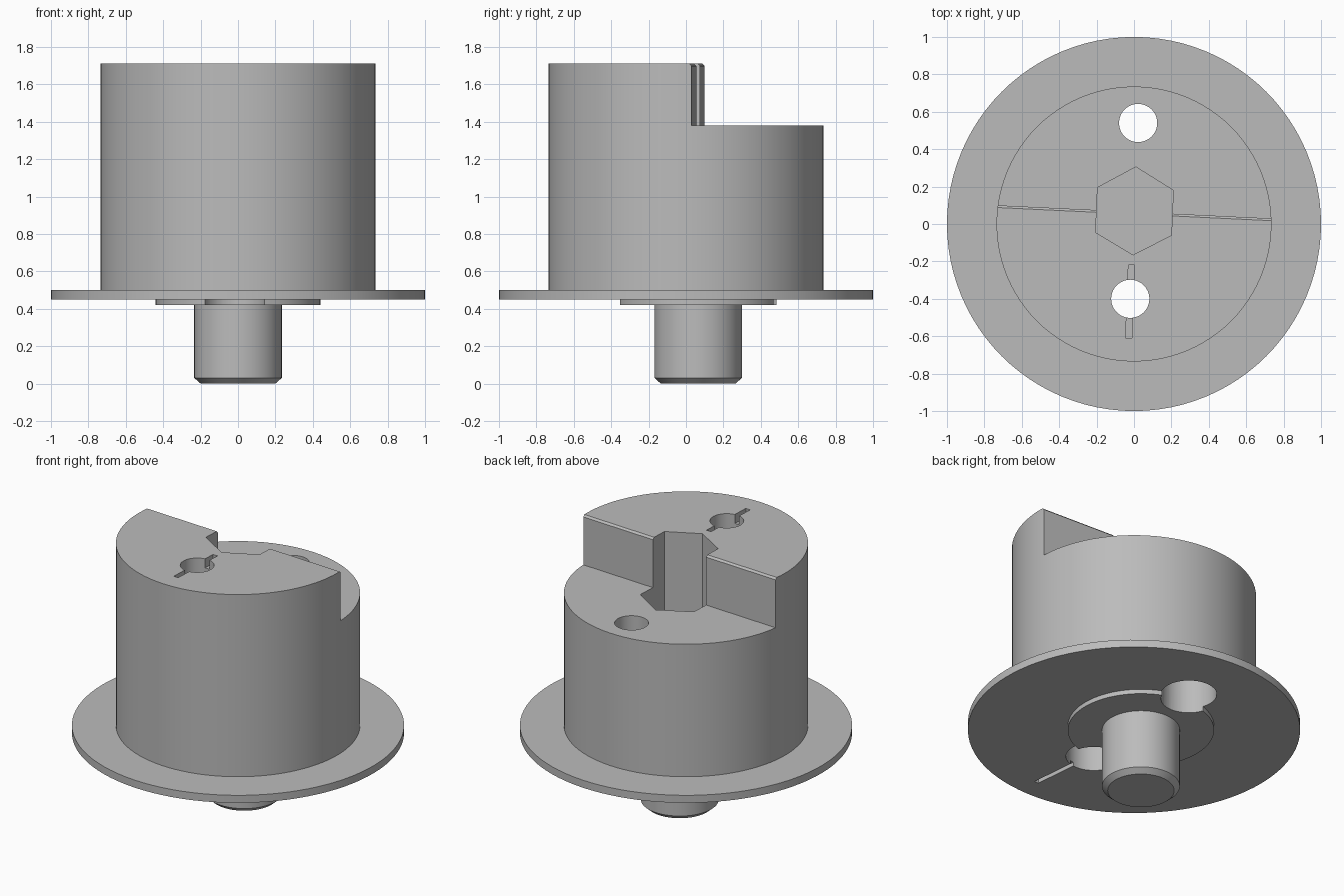
import bpy, bmesh, math

if "Cube" in bpy.data.objects:
    bpy.data.objects.remove(bpy.data.objects["Cube"])

grey = bpy.data.materials.new("plain grey")
grey.diffuse_color = (0.5, 0.5, 0.5, 1)
grey.use_nodes = True
grey.node_tree.nodes["Principled BSDF"].inputs["Base Color"].default_value = grey.diffuse_color


def finish(name, bm):
    bmesh.ops.recalc_face_normals(bm, faces=bm.faces)
    me = bpy.data.meshes.new(name)
    bm.to_mesh(me)
    bm.free()
    me.materials.append(grey)
    ob = bpy.data.objects.new(name, me)
    bpy.context.collection.objects.link(ob)
    return ob


def lathe(name, profile, centre, steps=96):
    """Spin an (r, z) profile, which starts and ends on the axis."""
    bm = bmesh.new()
    rings = []
    for r, z in profile:
        n = 1 if r == 0 else steps
        rings.append([bm.verts.new((centre[0] + r * math.cos(2 * math.pi * i / steps),
                                    centre[1] + r * math.sin(2 * math.pi * i / steps), z))
                      for i in range(n)])
    for a, b in zip(rings, rings[1:]):
        if len(a) == 1 or len(b) == 1:
            bm.faces.new(b if len(a) == 1 else a)
            continue
        for i in range(steps):
            j = (i + 1) % steps
            bm.faces.new((a[i], a[j], b[j], b[i]))
    # the centre points are not needed because the caps are flat
    bmesh.ops.delete(bm, geom=[v for v in bm.verts if not v.link_faces], context='VERTS')
    return finish(name, bm)


def prism(name, points, offset):
    """Extrude a closed 3D polygon along an offset."""
    bm = bmesh.new()
    face = bm.faces.new([bm.verts.new(p) for p in points])
    new = bmesh.ops.extrude_face_region(bm, geom=[face])['geom']
    bmesh.ops.translate(bm, vec=offset, verts=[v for v in new if isinstance(v, bmesh.types.BMVert)])
    return finish(name, bm)


def combine(target, tool, operation):
    mod = target.modifiers.new(operation, 'BOOLEAN')
    mod.operation, mod.solver, mod.object = operation, 'EXACT', tool
    bpy.context.view_layer.objects.active = target
    bpy.ops.object.modifier_apply(modifier=mod.name)
    bpy.data.objects.remove(tool)


# flanged drum
body = lathe("flanged_drum", [(0, .45), (1, .45), (1, .5), (.735, .5), (.735, 1.71), (0, 1.71)], (0, 0))

# off-centre boss with chamfered shaft below the flange
shaft = lathe("shaft_and_boss", [(0, 0), (.2, 0), (.234, .03), (.234, .42), (.44, .42),
                                 (.44, .48), (0, .48)], (0, .065))
combine(body, shaft, 'UNION')

# lowered back half, with a small chamfer along the step
step = prism("step_cutter", [(-2, y, z) for y, z in
                             [(0, 1.38), (2, 1.38), (2, 2), (-.012, 2), (-.012, 1.71), (0, 1.698)]],
             (4, 0, 0))
step.location = (0, .065, 0)
step.rotation_euler = (0, 0, math.radians(-2.75))
bpy.context.view_layer.update()
combine(body, step, 'DIFFERENCE')

# deep hexagonal socket
hexagon = [(.01, .305), (-.195, .195), (-.205, -.045), (-.005, -.165), (.2, -.06), (.21, .18)]
combine(body, prism("socket_cutter", [(x, y, .9) for x, y in hexagon], (0, 0, 1)), 'DIFFERENCE')

# two through holes with wide counterbores from below
for x, y in [(.022, .54), (-.02, -.4)]:
    hole = lathe("hole_cutter", [(0, .3), (.168, .3), (.168, 1.1), (.102, 1.1), (.102, 2), (0, 2)], (x, y), 64)
    combine(body, hole, 'DIFFERENCE')

# shallow slots beside the front hole, on the top and under the flange
top_slot = [(-.03, -.22), (.004, -.22), (-.012, -.61), (-.045, -.61)]
combine(body, prism("top_slot_cutter", [(x, y, 1.65) for x, y in top_slot], (0, 0, .2)), 'DIFFERENCE')
low_slot = [(-.005, -.5), (.025, -.5), (.06, -.86), (.03, -.86)]
combine(body, prism("low_slot_cutter", [(x, y, .4) for x, y in low_slot], (0, 0, .075)), 'DIFFERENCE')

# smooth round walls, sharp edges
bpy.ops.object.select_all(action='DESELECT')
body.select_set(True)
bpy.context.view_layer.objects.active = body
bpy.ops.object.shade_smooth_by_angle(angle=math.radians(30))
